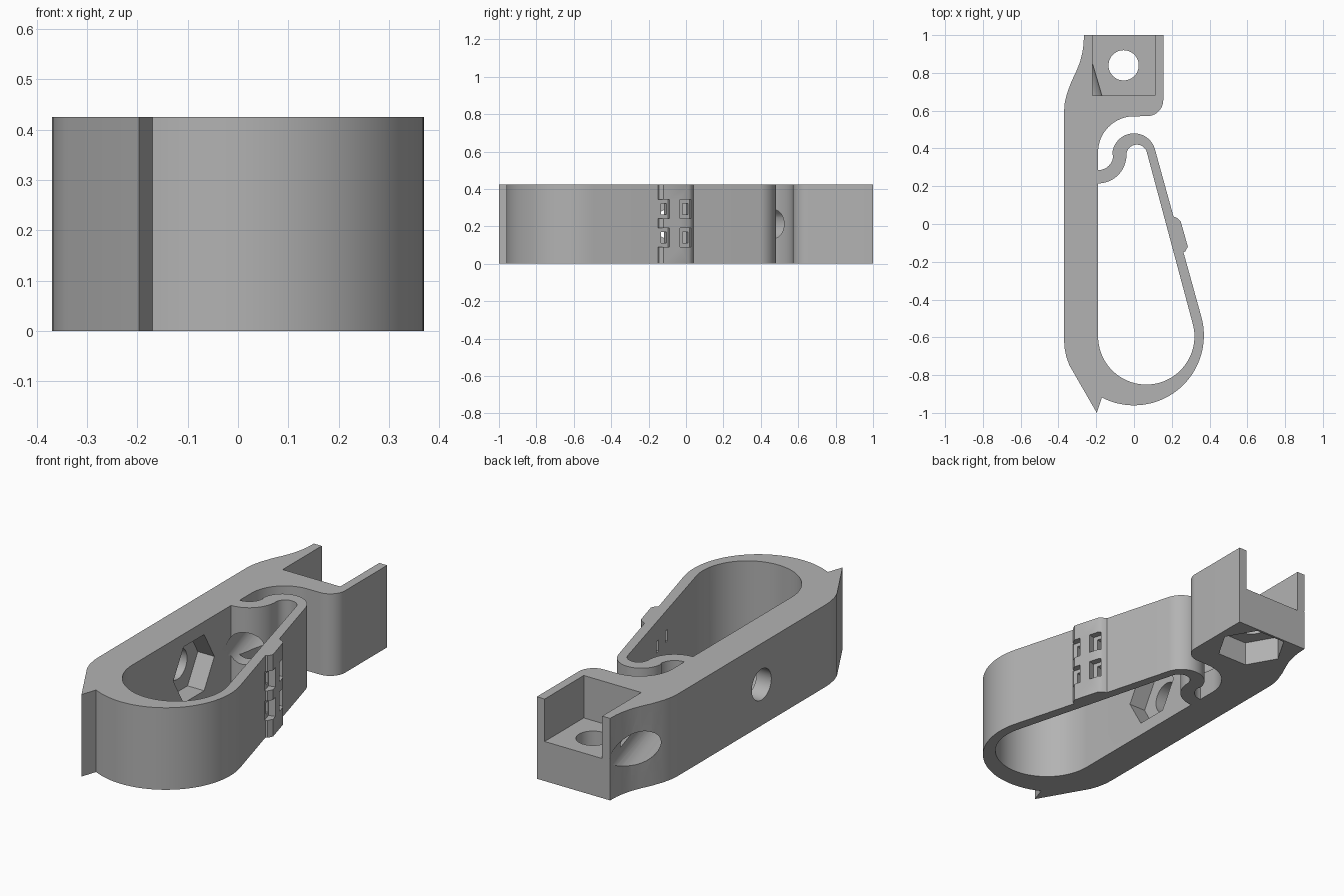
import bpy, bmesh, math
from mathutils import Matrix, Vector

if "Cube" in bpy.data.objects:
    bpy.data.objects.remove(bpy.data.objects["Cube"])

H = 0.425      # body height
TILT = 15.5    # lean of the spring arm in degrees


def arc(cx, cy, r, a0, a1, n=24):
    return [(cx + r * math.cos(math.radians(a0 + (a1 - a0) * i / n)),
             cy + r * math.sin(math.radians(a0 + (a1 - a0) * i / n))) for i in range(n + 1)]


def finish(bm, name):
    bmesh.ops.recalc_face_normals(bm, faces=bm.faces[:])
    me = bpy.data.meshes.new(name)
    bm.to_mesh(me)
    bm.free()
    ob = bpy.data.objects.new(name, me)
    bpy.context.collection.objects.link(ob)
    return ob


def prism(name, pts, z0, z1):
    bm = bmesh.new()
    face = bm.faces.new([bm.verts.new((x, y, z0)) for x, y in pts])
    ext = bmesh.ops.extrude_face_region(bm, geom=[face])
    verts = [v for v in ext["geom"] if isinstance(v, bmesh.types.BMVert)]
    bmesh.ops.translate(bm, verts=verts, vec=(0, 0, z1 - z0))
    return finish(bm, name)


def rod(name, a, b, r, sides=48, spin=0):
    a, b = Vector(a), Vector(b)
    d = b - a
    m = Matrix.Translation((a + b) / 2) @ d.to_track_quat('Z', 'Y').to_matrix().to_4x4()
    m = m @ Matrix.Rotation(math.radians(spin), 4, 'Z')
    bm = bmesh.new()
    bmesh.ops.create_cone(bm, cap_ends=True, segments=sides, radius1=r, radius2=r,
                          depth=d.length, matrix=m)
    return finish(bm, name)


def box(name, center, size, turn=0):
    m = (Matrix.Translation(center) @ Matrix.Rotation(math.radians(turn), 4, 'Z')
         @ Matrix.Diagonal((*size, 1)))
    bm = bmesh.new()
    bmesh.ops.create_cube(bm, size=1, matrix=m)
    return finish(bm, name)


# Outer outline: spike, round nose, arm with ridge, hook, mounting block, spine
outline = [(-0.197, -1.0)]
outline += arc(0, -0.59, 0.37, -117.3, TILT, 48)
outline += [(0.262, -0.15), (0.272, -0.145), (0.285, -0.12), (0.247, 0.015), (0.232, 0.03), (0.209, 0.04)]
outline += arc(0, 0.365, 0.115, TILT, 180)
outline += arc(-0.19, 0.365, 0.08, 0, -90, 16)
outline += arc(0, 0.38, 0.19, 180, 90)
outline += arc(0.07, 0.656, 0.085, -90, 0, 16)
outline += [(0.155, 1.0), (-0.265, 1.0), (-0.267, 0.95), (-0.273, 0.91), (-0.285, 0.86), (-0.305, 0.81),
            (-0.333, 0.75), (-0.355, 0.69), (-0.367, 0.64), (-0.37, 0.60),
            (-0.37, -0.62), (-0.367, -0.66), (-0.358, -0.705), (-0.342, -0.748)]
body = prism("clip_body", outline, 0, H)

# Inner opening of the loop
opening = arc(0.065, -0.595, 0.255, 180, 360 + TILT, 56)
opening += arc(0.015, 0.365, 0.055, TILT, 180)
opening += arc(-0.19, 0.365, 0.15, 0, -90)
cutters = [prism("loop_opening_cutter", opening, -0.1, H + 0.1)]

# Mounting block: open pocket, bolt hole, nut recess from below
cutters += [
    box("pocket_cutter", (-0.055, 0.88, 0.405), (0.33, 0.40, 0.40)),
    rod("bolt_hole_cutter", (-0.055, 0.84, -0.1), (-0.055, 0.84, 0.3), 0.08),
    rod("nut_recess_cutter", (-0.055, 0.84, -0.1), (-0.055, 0.84, 0.125), 0.171, 6, 30),
]

# Spine: cross hole and nut recess on the inner side
cutters += [
    rod("spine_hole_cutter", (-0.5, -0.09, H / 2), (-0.15, -0.09, H / 2), 0.08),
    prism("spine_nut_cutter", arc(0, 0, 0.168, 0, 300, 5), 0, 0.15),
]
# stand the hexagon on the spine's inner face, points along y
cutters[-1].data.transform(Matrix(((0, 0, 1, -0.285), (1, 0, 0, -0.09), (0, 1, 0, H / 2), (0, 0, 0, 1))))

# Slanted cord bore through hook and block
cutters.append(rod("cord_bore_cutter", (-0.086, 0.10, H / 2), (-0.379, 1.10, H / 2), 0.083))

# Tie slots in the spring arm: wide mouth outside, narrow slit through
for i, z in enumerate((0.14, 0.293)):
    for j, (y, x) in enumerate(((-0.118, 0.285), (-0.002, 0.252))):
        cutters.append(box(f"slot_mouth_cutter_{i}{j}", (x, y, z), (0.07, 0.062, 0.10), TILT))
        cutters.append(box(f"slot_slit_cutter_{i}{j}", (x - 0.03, y, z), (0.14, 0.03, 0.06), TILT))

for c in cutters:
    mod = body.modifiers.new(c.name, 'BOOLEAN')
    mod.operation = 'DIFFERENCE'
    mod.solver = 'EXACT'
    mod.object = c

# Bake the cuts and drop the cutters
bpy.context.view_layer.objects.active = body
body.select_set(True)
for mod in list(body.modifiers):
    bpy.ops.object.modifier_apply(modifier=mod.name)
for c in cutters:
    bpy.data.objects.remove(c)

grey = bpy.data.materials.new("plain_grey")
grey.diffuse_color = (0.45, 0.45, 0.45, 1)
grey.use_nodes = True
grey.node_tree.nodes["Principled BSDF"].inputs["Base Color"].default_value = grey.diffuse_color
body.data.materials.clear()
body.data.materials.append(grey)
for p in body.data.polygons:
    p.material_index = 0
bpy.ops.object.shade_smooth_by_angle(angle=math.radians(30))
